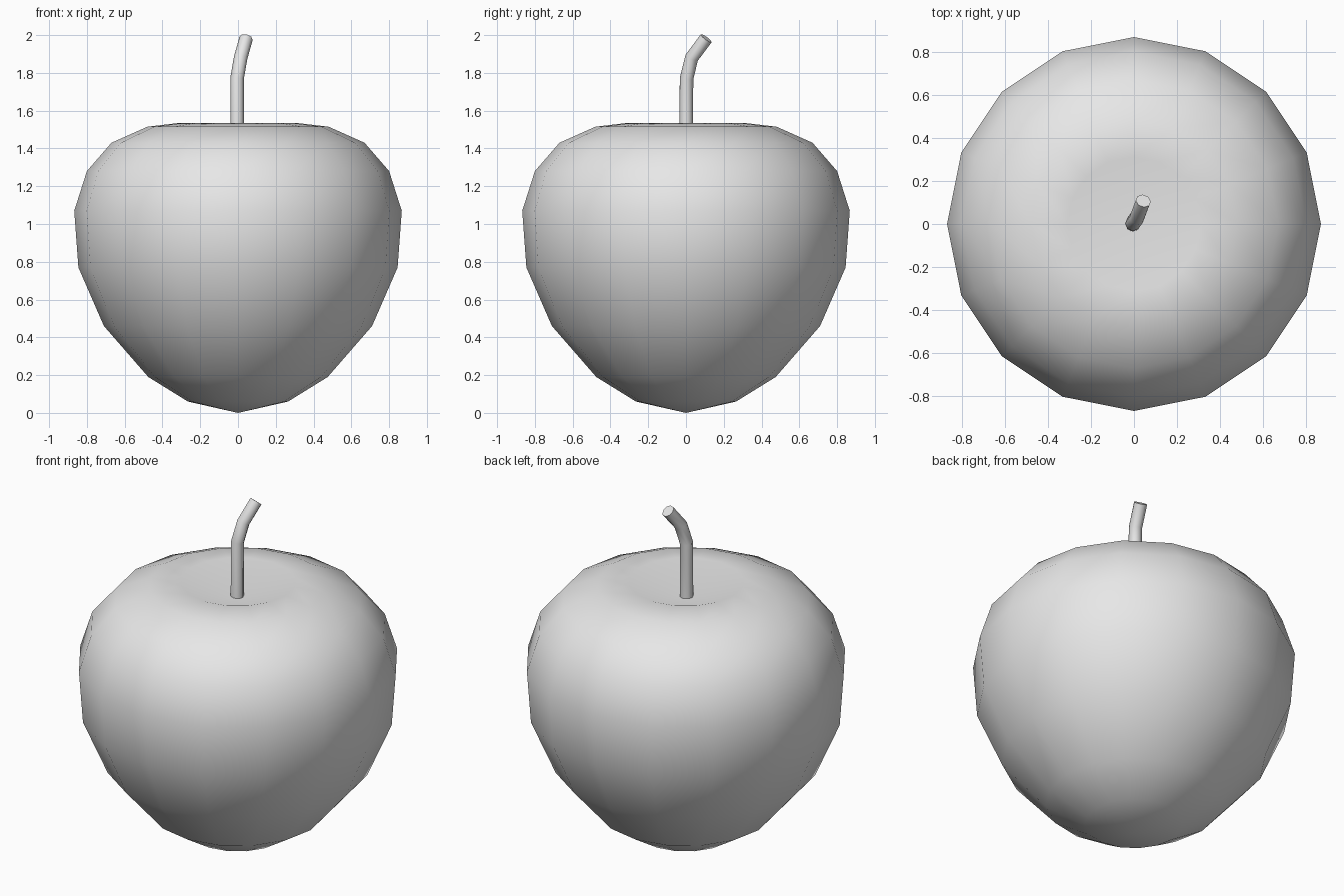
import bpy, bmesh, math
from mathutils import Matrix

cube = bpy.data.objects.get("Cube")
if cube:
    bpy.data.objects.remove(cube)

# One plain grey for the whole fruit
grey = bpy.data.materials.new("light_grey")
grey.use_nodes = True
colour = (0.8, 0.8, 0.8, 1)
grey.diffuse_color = colour
grey.node_tree.nodes["Principled BSDF"].inputs["Base Color"].default_value = colour


def finish(obj, angle):
    bpy.ops.object.select_all(action='DESELECT')
    obj.select_set(True)
    bpy.context.view_layer.objects.active = obj
    if obj.type == 'CURVE':
        bpy.ops.object.convert(target='MESH')
        obj = bpy.context.object
    bpy.ops.object.shade_smooth_by_angle(angle=math.radians(angle))


# Fruit body: profile from the bottom point to the dimple, spun round z
profile = [(0, 0), (0.265, 0.06), (0.475, 0.19), (0.71, 0.46), (0.845, 0.77),
           (0.867, 1.07), (0.80, 1.28), (0.67, 1.43), (0.48, 1.515),
           (0.31, 1.535), (0, 1.44)]
bm = bmesh.new()
verts = [bm.verts.new((r, 0, z)) for r, z in profile]
edges = [bm.edges.new(pair) for pair in zip(verts, verts[1:])]
bmesh.ops.spin(bm, geom=verts + edges, cent=(0, 0, 0), axis=(0, 0, 1),
               angle=math.tau, steps=16, use_merge=True)
bmesh.ops.remove_doubles(bm, verts=bm.verts, dist=0.001)
bmesh.ops.recalc_face_normals(bm, faces=bm.faces)
mesh = bpy.data.meshes.new("fruit_body")
bm.to_mesh(mesh)
bm.free()
body = bpy.data.objects.new("fruit_body", mesh)
bpy.context.collection.objects.link(body)
mesh.materials.append(grey)
finish(body, 80)

# Stem: bent eight-sided tube with flat ends
path = [(-0.005, 0, 1.40), (-0.005, 0.003, 1.77), (0.014, 0.03, 1.88), (0.043, 0.107, 1.983)]
curve = bpy.data.curves.new("stem", 'CURVE')
curve.dimensions = '3D'
curve.bevel_depth = 0.036
curve.bevel_resolution = 2
curve.use_fill_caps = True
spline = curve.splines.new('POLY')
spline.points.add(len(path) - 1)
for point, co in zip(spline.points, path):
    point.co = (*co, 1)
curve.materials.append(grey)
stem = bpy.data.objects.new("stem", curve)
bpy.context.collection.objects.link(stem)
finish(stem, 60)
